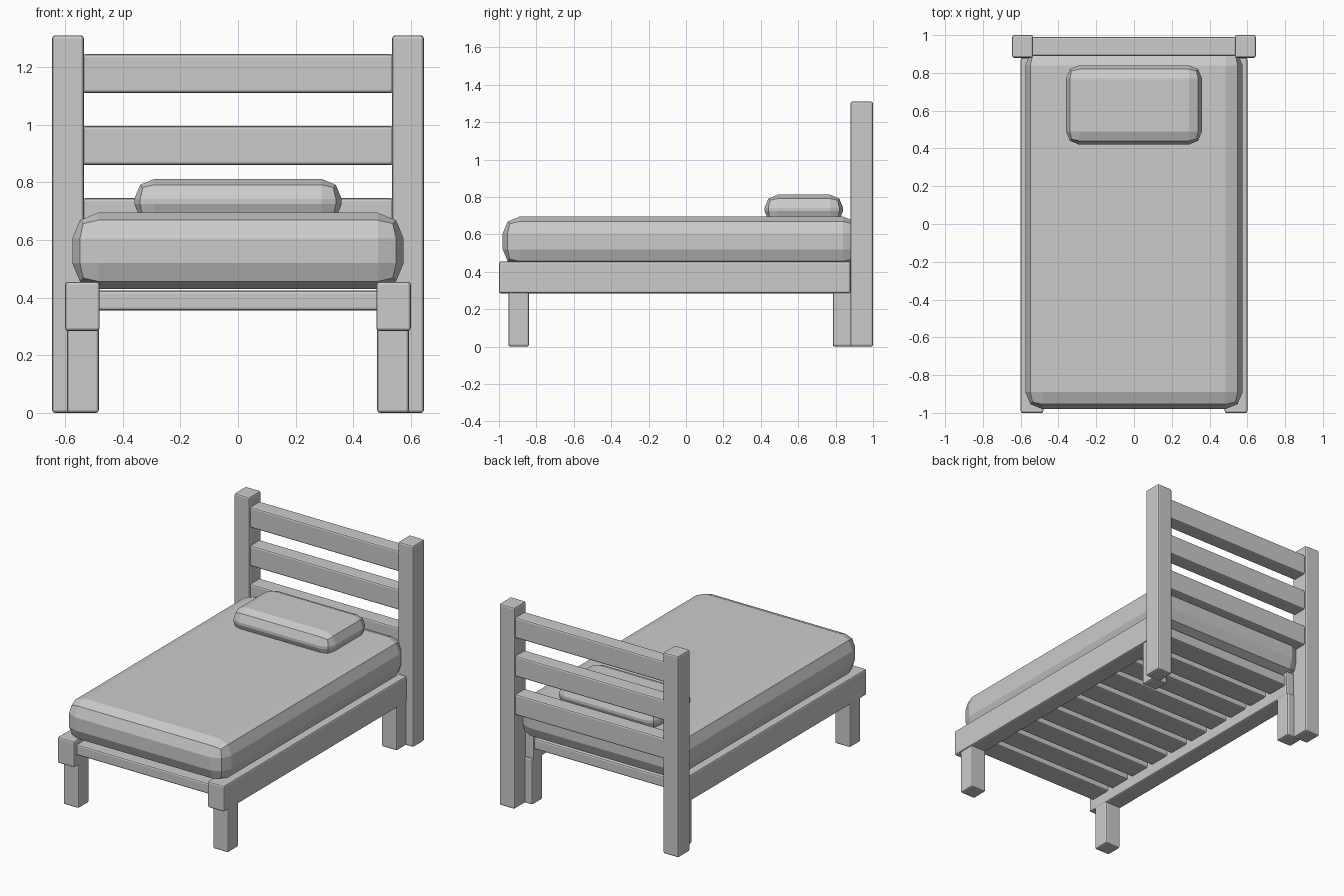
import bpy
import bmesh

if "Cube" in bpy.data.objects:
    bpy.data.objects.remove(bpy.data.objects["Cube"])


def box(name, x, y, z, bevel=0.01, segments=2):
    """Bevelled box from (min, max) ranges."""
    bm = bmesh.new()
    bmesh.ops.create_cube(bm, size=1)
    for v in bm.verts:
        v.co = [r[0] if c < 0 else r[1] for c, r in zip(v.co, (x, y, z))]
    bmesh.ops.bevel(bm, geom=bm.edges[:], offset=bevel, segments=segments,
                    profile=0.5, affect='EDGES', clamp_overlap=True)
    bmesh.ops.recalc_face_normals(bm, faces=bm.faces[:])
    me = bpy.data.meshes.new(name)
    bm.to_mesh(me)
    bm.free()
    ob = bpy.data.objects.new(name, me)
    bpy.context.collection.objects.link(ob)
    return ob


def pair(name, x, y, z):
    """Same box on the right and left side."""
    box("right_" + name, x, y, z)
    box("left_" + name, (-x[1], -x[0]), y, z)


# Headboard posts, side rails and legs
pair("headboard_post", (0.535, 0.645), (0.88, 1.0), (0, 1.31))
pair("side_rail", (0.48, 0.60), (-1.0, 0.88), (0.285, 0.455))
pair("front_leg", (0.483, 0.593), (-0.95, -0.84), (0, 0.30))
pair("back_leg", (0.483, 0.593), (0.785, 0.89), (0, 0.30))

# Headboard slats
for i in range(3):
    z = 0.61 + i * 0.25
    box(f"headboard_slat_{i + 1}", (-0.54, 0.54), (0.89, 0.99), (z, z + 0.135))

# Base slats between the rails
count, start, end, width = 10, -0.97, 0.87, 0.15
pitch = (end - start - width) / (count - 1)
for i in range(count):
    y = start + i * pitch
    box(f"base_slat_{i + 1}", (-0.49, 0.49), (y, y + width), (0.355, 0.425))

# Mattress and pillow
box("mattress", (-0.575, 0.575), (-0.98, 0.93), (0.43, 0.695), bevel=0.09)
box("pillow", (-0.36, 0.36), (0.42, 0.84), (0.655, 0.812), bevel=0.07)
